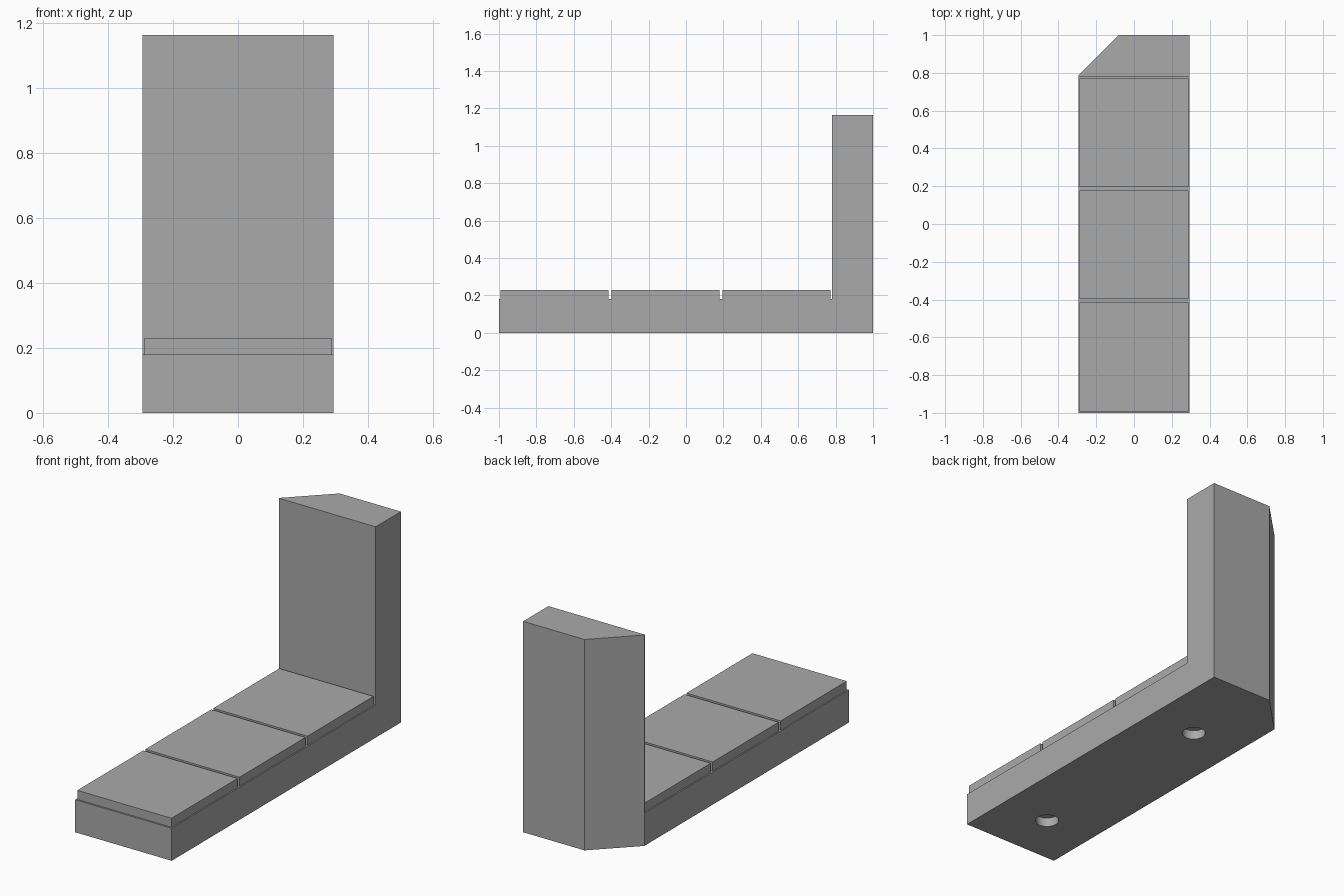
import bpy, bmesh
from mathutils import Matrix, Vector

cube = bpy.data.objects.get("Cube")
if cube:
    bpy.data.objects.remove(cube, do_unlink=True)

grey = bpy.data.materials.new("plain grey")
grey.use_nodes = True
grey.diffuse_color = (0.4, 0.4, 0.4, 1)
grey.node_tree.nodes["Principled BSDF"].inputs["Base Color"].default_value = (0.4, 0.4, 0.4, 1)

HALF_W = 0.295           # half width of the body
WALL_Y = 0.78            # front of the upright wall
BASE_Z, TILE_Z, TOP_Z = 0.18, 0.23, 1.165
PITCH = (WALL_Y + 1) / 3
CENTRES = [-1 + PITCH * (i + 0.5) for i in range(3)]
DEPTH = 0.05             # depth of groove and holes


def make_object(name, bm):
    bmesh.ops.recalc_face_normals(bm, faces=bm.faces)
    mesh = bpy.data.meshes.new(name)
    bm.to_mesh(mesh)
    bm.free()
    mesh.materials.append(grey)
    obj = bpy.data.objects.new(name, mesh)
    bpy.context.collection.objects.link(obj)
    return obj


def extrude(bm, faces, offset):
    new = bmesh.ops.extrude_face_region(bm, geom=faces)["geom"]
    verts = [g for g in new if isinstance(g, bmesh.types.BMVert)]
    bmesh.ops.translate(bm, verts=verts, vec=offset)


def cut(target, cutter):
    mod = target.modifiers.new("cut", 'BOOLEAN')
    mod.operation = 'DIFFERENCE'
    mod.solver = 'EXACT'
    mod.object = cutter
    bpy.context.view_layer.objects.active = target
    bpy.ops.object.modifier_apply(modifier=mod.name)
    bpy.data.objects.remove(cutter, do_unlink=True)


# Body: L profile swept across the width, one back corner sliced off
profile = [(-1, 0), (1, 0), (1, TOP_Z), (WALL_Y, TOP_Z), (WALL_Y, BASE_Z), (-1, BASE_Z)]
bm = bmesh.new()
side = bm.faces.new([bm.verts.new((-HALF_W, y, z)) for y, z in profile])
extrude(bm, [side], Vector((2 * HALF_W, 0, 0)))
bmesh.ops.recalc_face_normals(bm, faces=bm.faces)
sliced = bmesh.ops.bisect_plane(bm, geom=bm.verts[:] + bm.edges[:] + bm.faces[:],
                                plane_co=(-HALF_W, WALL_Y + 0.005, 0),
                                plane_no=(-1, 1, 0), clear_outer=True)
rim = [g for g in sliced["geom_cut"] if isinstance(g, bmesh.types.BMEdge)]
bmesh.ops.holes_fill(bm, edges=rim)
body = make_object("base_and_back_wall", bm)

# Narrow rectangular groove in the underside
bm = bmesh.new()
corners = [(-0.235, -0.94), (0.235, -0.94), (0.235, 0.72), (-0.235, 0.72)]
panel = bm.faces.new([bm.verts.new((x, y, -DEPTH)) for x, y in corners])
ring = bmesh.ops.inset_region(bm, faces=[panel], thickness=0.03, use_even_offset=True)["faces"]
bmesh.ops.delete(bm, geom=[f for f in bm.faces if f not in ring], context='FACES')
extrude(bm, bm.faces[:], Vector((0, 0, 2 * DEPTH)))
cut(body, make_object("groove_cutter", bm))

# Two blind screw holes in the underside
for y in (CENTRES[0], CENTRES[2]):
    bm = bmesh.new()
    bmesh.ops.create_cone(bm, cap_ends=True, segments=32, radius1=0.06, radius2=0.06,
                          depth=2 * DEPTH, matrix=Matrix.Translation((0, y, 0)))
    cut(body, make_object("hole_cutter", bm))

bpy.ops.object.select_all(action='DESELECT')
body.select_set(True)
bpy.context.view_layer.objects.active = body
bpy.ops.object.shade_smooth_by_angle()

# Three square tiles along the top of the base
for name, y in zip(("front_tile", "middle_tile", "rear_tile"), CENTRES):
    bm = bmesh.new()
    size = Matrix.Diagonal((0.576, 0.576, TILE_Z - BASE_Z, 1))
    bmesh.ops.create_cube(bm, size=1,
                          matrix=Matrix.Translation((0, y, (BASE_Z + TILE_Z) / 2)) @ size)
    make_object(name, bm)
